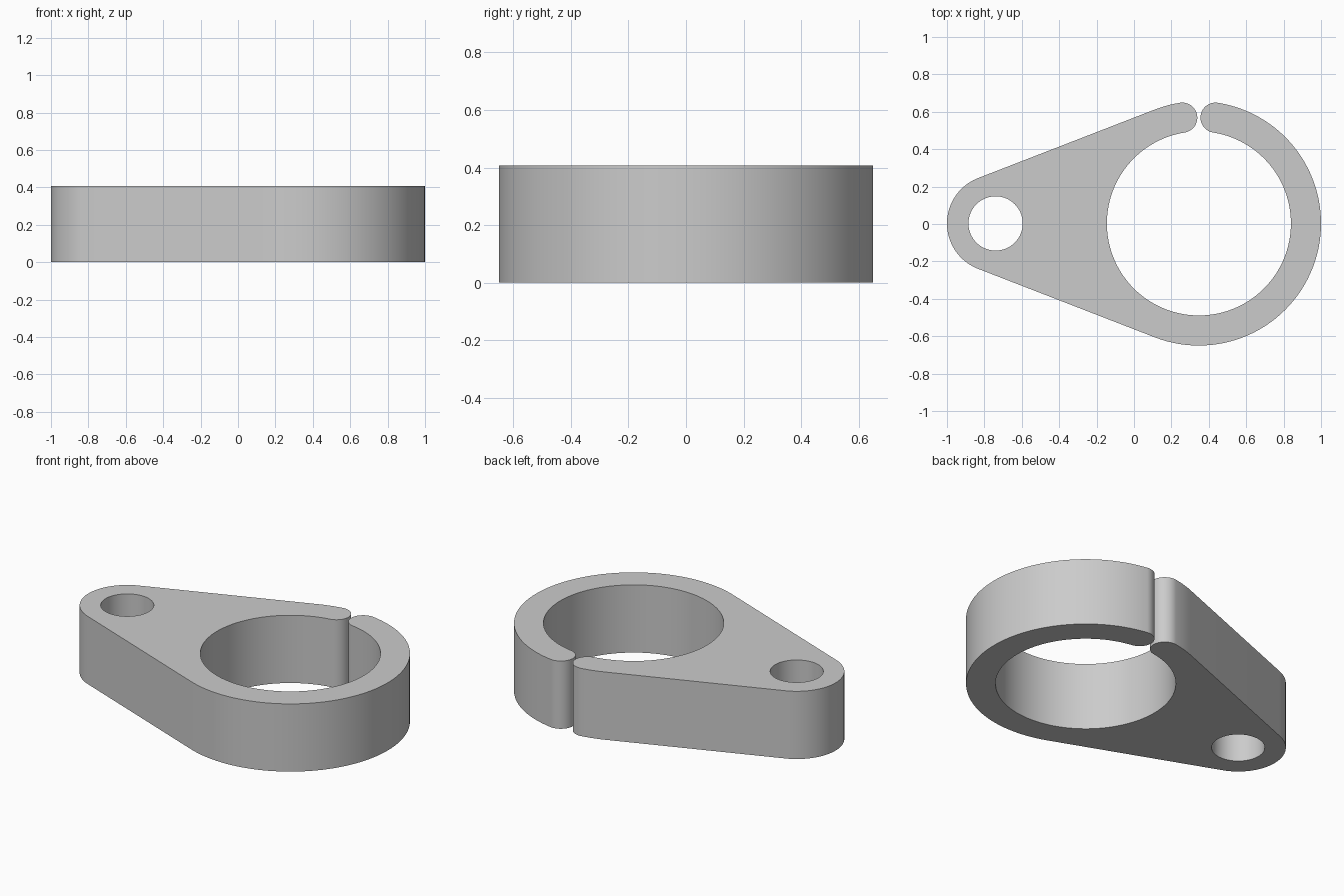
import bpy, bmesh
from math import acos, asin, cos, sin, pi, degrees, radians
from mathutils import Matrix

if "Cube" in bpy.data.objects:
    bpy.data.objects.remove(bpy.data.objects["Cube"], do_unlink=True)

# Main dimensions
HEIGHT = 0.408
CY = 0.003
RING, RING_OUT, RING_IN = (0.347, CY), 0.653, 0.492
EYE, EYE_OUT, EYE_IN = (-0.74, CY), 0.26, 0.145
GAP = 0.017
TIP = (RING_OUT - RING_IN) / 2
MID = (RING_OUT + RING_IN) / 2


def arc(centre, radius, start, end):
    """Points along an arc, angles in degrees."""
    n = max(6, round(abs(end - start) / 3))
    angles = [radians(start + (end - start) * i / n) for i in range(n + 1)]
    return [(centre[0] + radius * cos(a), centre[1] + radius * sin(a)) for a in angles]


# Angles of the straight flanks and of the split
flank = degrees(acos((EYE_OUT - RING_OUT) / (RING[0] - EYE[0])))
split = degrees(asin((GAP / 2 + TIP) / MID))
right, left = 90 - split, 90 + split
right_tip = arc(RING, MID, right, right)[0]
left_tip = arc(RING, MID, left, left)[0]

# Outline runs round the outside, through the split and round the bore
outline = (arc(RING, RING_OUT, right, -flank)
           + arc(EYE, EYE_OUT, 360 - flank, flank)
           + arc(RING, RING_OUT, flank, left)
           + arc(left_tip, TIP, left, left - 180)[1:]
           + arc(RING, RING_IN, left, 360 + right)[1:]
           + arc(right_tip, TIP, right + 180, right)[1:-1])
pin_hole = arc(EYE, EYE_IN, 0, 360)[:-1]

# Filled, extruded profile
profile = bpy.data.curves.new("clamp_profile", "CURVE")
profile.dimensions = "2D"
profile.fill_mode = "BOTH"
profile.extrude = HEIGHT / 2
for loop in (outline, pin_hole):
    spline = profile.splines.new("POLY")
    spline.points.add(len(loop) - 1)
    for point, (x, y) in zip(spline.points, loop):
        point.co = (x, y, 0, 1)
    spline.use_cyclic_u = True
helper = bpy.data.objects.new("clamp_profile", profile)
bpy.context.collection.objects.link(helper)
bpy.context.view_layer.update()
evaluated = helper.evaluated_get(bpy.context.evaluated_depsgraph_get())
mesh = bpy.data.meshes.new_from_object(evaluated)
bpy.data.objects.remove(helper, do_unlink=True)

# Weld into one solid standing on the ground
bm = bmesh.new()
bm.from_mesh(mesh)
bmesh.ops.remove_doubles(bm, verts=bm.verts, dist=0.0001)
bmesh.ops.recalc_face_normals(bm, faces=bm.faces)
bmesh.ops.transform(bm, matrix=Matrix.Translation((0, 0, HEIGHT / 2)), verts=bm.verts)
bm.to_mesh(mesh)
bm.free()
clamp = bpy.data.objects.new("split_ring_clamp", mesh)
bpy.context.collection.objects.link(clamp)

# Single grey material
grey = bpy.data.materials.new("light_grey")
grey.use_nodes = True
colour = (0.6, 0.6, 0.6, 1)
grey.diffuse_color = colour
grey.node_tree.nodes["Principled BSDF"].inputs["Base Color"].default_value = colour
mesh.materials.clear()
mesh.materials.append(grey)

# Smooth walls, crisp rims
bpy.ops.object.select_all(action="DESELECT")
clamp.select_set(True)
bpy.context.view_layer.objects.active = clamp
bpy.ops.object.shade_smooth_by_angle(angle=radians(35))
